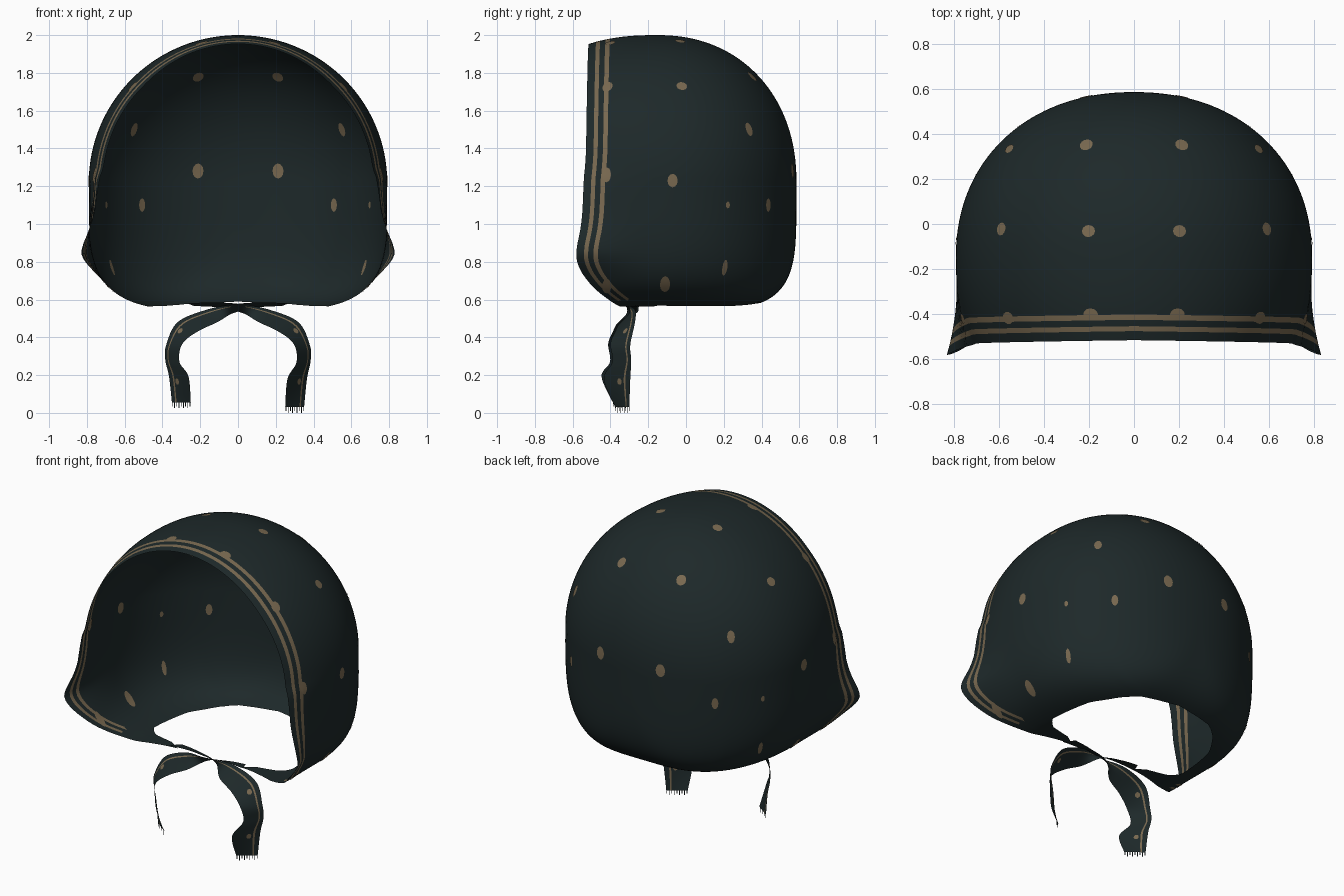
import bpy, bmesh, math
from mathutils import Vector
from mathutils.bvhtree import BVHTree

if "Cube" in bpy.data.objects:
    bpy.data.objects.remove(bpy.data.objects["Cube"])


def material(name, rgb):
    m = bpy.data.materials.new(name)
    m.diffuse_color = (*rgb, 1)
    m.use_nodes = True
    m.node_tree.nodes["Principled BSDF"].inputs["Base Color"].default_value = m.diffuse_color
    return m


CLOTH = material("dark_teal_cloth", (0.0125, 0.0215, 0.0225))
TAN = material("tan_print", (0.19, 0.14, 0.08))


def make(name, verts, faces, mats=None, smooth=True):
    me = bpy.data.meshes.new(name)
    me.from_pydata(verts, [], faces)
    me.materials.append(CLOTH)
    me.materials.append(TAN)
    for i, p in enumerate(me.polygons):
        p.use_smooth = smooth
        p.material_index = mats[i] if mats else 0
    ob = bpy.data.objects.new(name, me)
    bpy.context.collection.objects.link(ob)
    return ob


def table(pts, x):
    """Linear interpolation through (x, y) pairs."""
    if x <= pts[0][0]:
        return pts[0][1]
    for (a, p), (b, q) in zip(pts, pts[1:]):
        if x <= b:
            return p + (q - p) * (x - a) / (b - a)
    return pts[-1][1]


# --- Hood: arch sections swept from the front rim to a pole at the back ---
Y0, BACK = -0.15, 0.735
RIM = [(0, -.515), (80, -.53), (95, -.55), (107, -.588), (116, -.57),
       (131, -.495), (146, -.41), (160, -.345), (176, -.29)]


def rim_y(a):
    return sum(table(RIM, a + d) for d in (-5, -2.5, 0, 2.5, 5)) / 5


def hood_point(ang, y, s, t):
    """ang: degrees from the crown, s: 0..1 toward rim, t: 0..1 toward pole."""
    a = abs(ang)
    r_up = max(0, 1 - t ** 2.15) ** (1 / 2.15)
    r_low = max(0, 1 - t ** 4.6) ** (1 / 4.6)
    sn, cs = max(0, math.sin(math.radians(a))), math.cos(math.radians(a))
    if a <= 90:
        x, z = .79 * r_up * sn, 1.22 + .78 * r_up * cs
    else:
        x, z = .79 * r_up * sn ** .5, max(.563, 1.22 - .68 * r_low * abs(cs) ** .5)
    narrow = min(1, max(0, (108 - a) / 24))
    x *= 1 - .095 * s * s * narrow
    z -= .047 * s ** 2.5 * min(1, 1.4 * max(0, cs))
    x += .06 * s * s * math.exp(-((a - 107) / 12) ** 2)   # flared cheek corners
    return (math.copysign(x, ang), y, z)


END_FRONT = [(0, 175.5), (.3, 172), (.6, 163), (1, 157)]
END_BACK = [(0, 157), (.4, 158), (.6, 163), (.7, 168), (.76, 180)]
rows = []                      # each row: (kind, value, end angle)
OFFS = [0, .04, .062, .09, .114]
for d in OFFS:
    rows.append(("edge", d, table(END_FRONT, d / .2)))
for i in range(1, 9):
    rows.append(("front", i / 8, table(END_FRONT, .57 + .43 * i / 8)))
for i in range(1, 37):
    t = math.sin(math.radians(90 * i / 36))
    rows.append(("back", t, table(END_BACK, t)))

N = 140
verts, faces, mats = [], [], []
for kind, val, end in rows:
    for j in range(N + 1):
        ang = end * (2 * j / N - 1)
        ry = rim_y(abs(ang))
        t = 0
        if kind == "edge":
            y = ry + val
        elif kind == "front":
            y = ry + OFFS[-1] + (Y0 - ry - OFFS[-1]) * val
        else:
            y, t = Y0 + BACK * val, val
        s = max(0, (Y0 - y) / (Y0 - ry))
        verts.append(hood_point(ang, y, s, t))
for i in range(len(rows) - 1):
    for j in range(N):
        k = i * (N + 1) + j
        faces.append((k, k + N + 1, k + N + 2, k + 1))
        ang = abs(rows[i][2] * ((2 * j + 1) / N - 1))
        mats.append(1 if i in (1, 3) and ang < 148 else 0)
hood = make("hood", verts, faces, mats)

# weld the back seam and pole
bm = bmesh.new()
bm.from_mesh(hood.data)
bmesh.ops.remove_doubles(bm, verts=bm.verts, dist=.0005)
bmesh.ops.recalc_face_normals(bm, faces=bm.faces)
bm.to_mesh(hood.data)
tree = BVHTree.FromBMesh(bm)
bm.free()


# --- Printed dots: thin patches draped on both sides of the cloth ---
def plate(bvh, target, w, h, out):
    loc, nor, _, _ = bvh.find_nearest(Vector(target))
    up = Vector((0, 0, 1)) if abs(nor.z) < .9 else Vector((0, 1, 0))
    side = up.cross(nor).normalized()
    up = nor.cross(side).normalized()
    vs, fs = out
    n = 12
    for sign in (1, -1):
        base = len(vs)
        vs.append(loc + nor * .003 * sign)
        for rad in (.5, 1):
            for k in range(n):
                q = 2 * math.pi * k / n
                p = loc + side * w * rad * math.cos(q) + up * h * rad * math.sin(q)
                near, nn, _, _ = bvh.find_nearest(p)
                vs.append(near + nn * .003 * sign)
        for k in range(n):
            a, b = base + 1 + k, base + 1 + (k + 1) % n
            for f in ((base, a, b), (a, a + n, b + n, b)):
                fs.append(f if sign > 0 else f[::-1])


DOTS = [(.21, .55, 1.28, .03, .04), (.215, .36, 1.79, .03, .033),
        (.57, .35, 1.51, .023, .038), (.5, .42, 1.1, .02, .036),
        (.205, -.03, 1.98, .03, .027), (.6, -.02, 1.74, .029, .028),
        (.8, -.07, 1.23, .027, .036), (.75, .25, 1.1, .012, .018),
        (.72, .23, .75, .015, .045), (.72, -.11, .66, .027, .055),
        (.19, -.40, 1.95, .034, .028), (.53, -.405, 1.7, .028, .034),
        (.76, -.42, 1.26, .024, .04), (.68, -.42, .68, .024, .055)]
out = ([], [])
for x, y, z, w, h in DOTS:
    for sx in (1, -1):
        plate(tree, (sx * x, y, z), w, h, out)
make("hood_dots", out[0], out[1], [1] * len(out[1]))

# --- Ties: twisted ribbons, outer and inner edge at each station ---
EDGES = [((-.27, -.32, .58), (-.23, -.24, .565)), ((-.12, -.32, .585), (-.12, -.25, .56)),
         ((.02, -.32, .575), (.02, -.26, .53)), ((.17, -.27, .545), (.11, -.345, .48)),
         ((.32, -.27, .48), (.215, -.375, .43)), ((.38, -.295, .36), (.295, -.40, .365)),
         ((.385, -.29, .28), (.31, -.39, .27)), ((.365, -.295, .18), (.262, -.435, .18)),
         ((.35, -.30, .03), (.25, -.375, .03))]


def spline(pts, f):
    i = min(int(f), len(pts) - 2)
    u = f - i
    p0, p1, p2, p3 = (Vector(pts[min(max(k, 0), len(pts) - 1)]) for k in range(i - 1, i + 3))
    return .5 * (2 * p1 + (p2 - p0) * u + (2 * p0 - 5 * p1 + 4 * p2 - p3) * u * u
                 + (3 * p1 - p0 - 3 * p2 + p3) * u ** 3)


FR = [0, .18, .25, .6, 1]
for label, sx, lift, dy in (("right", 1, 0, 0), ("left", -1, .025, -.012)):
    vs, fs, ms = [], [], []
    outer, inner = [e[0] for e in EDGES], [e[1] for e in EDGES]
    steps = 64
    for i in range(steps + 1):
        f = i / steps * (len(EDGES) - 1)
        A, B = spline(outer, f), spline(inner, f)
        for c in FR:
            p = A.lerp(B, c)
            vs.append(Vector((sx * p.x, p.y + dy, p.z + lift * max(0, f - 6) / 2)))
    w = len(FR)
    for i in range(steps):
        for j in range(w - 1):
            k = i * w + j
            fs.append((k, k + w, k + w + 1, k + 1))
            ms.append(1 if j == 1 and i > 16 else 0)
    make(label + "_tie", vs, fs, ms)
    # small dots on the ribbon
    rt = BVHTree.FromPolygons(vs, fs)
    out = ([], [])
    for f in (4.3, 7.1):
        p = spline(outer, f).lerp(spline(inner, f), .4)
        plate(rt, (sx * p.x, p.y + dy, p.z), .015, .017, out)
    make(label + "_tie_dots", out[0], out[1], [1] * len(out[1]))
    # frayed threads at the ribbon end
    a, b = vs[-w], vs[-1]
    tv, tf = [], []
    for k in range(9):
        p, q = a.lerp(b, k / 8.5), a.lerp(b, k / 8.5 + .04)
        drop = Vector((0, 0, -.03 if k % 2 else -.02))
        n = len(tv)
        tv += [p, q, q + drop, p + drop]
        tf.append((n, n + 1, n + 2, n + 3))
    make(label + "_fringe", tv, tf, None, False)
